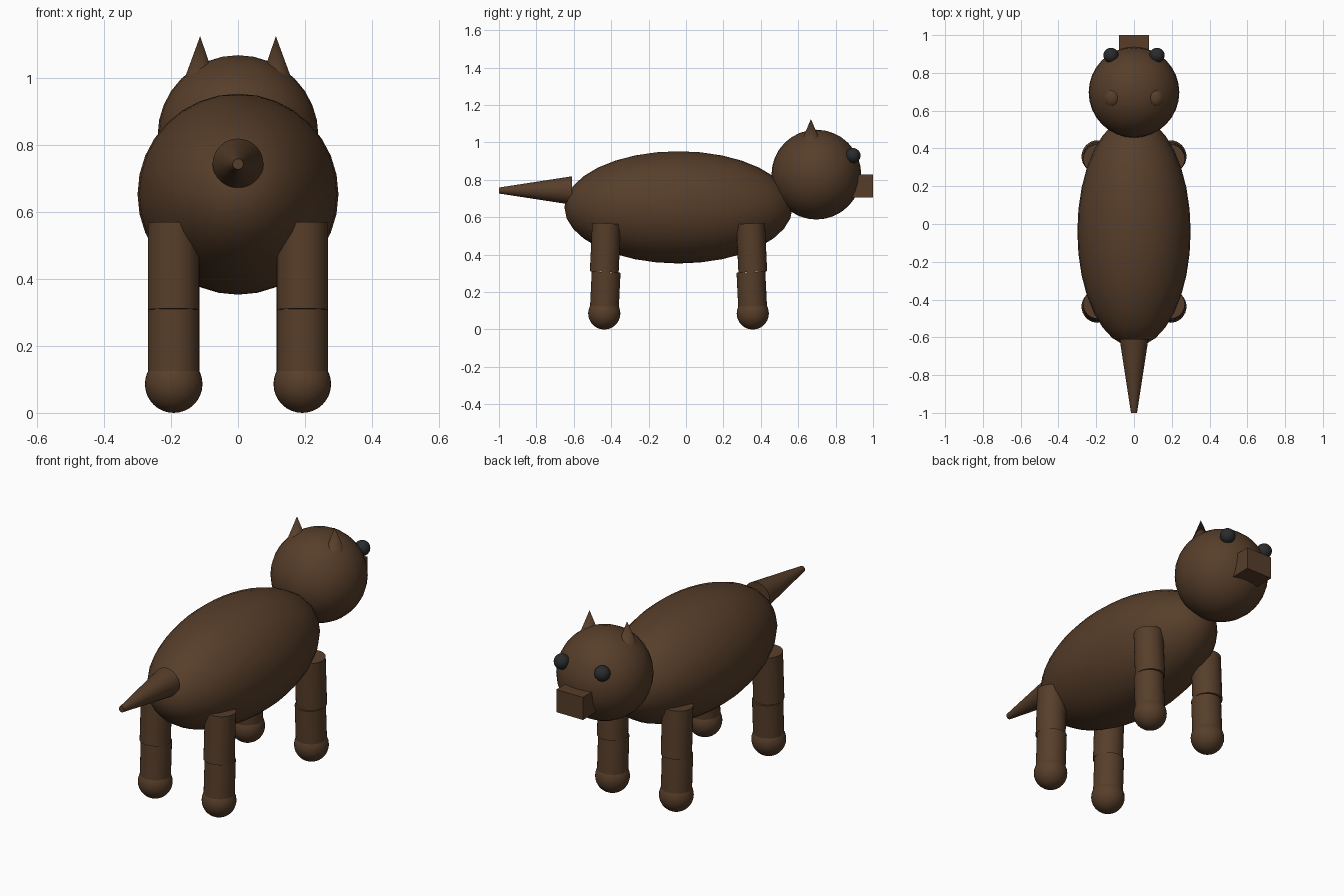
import bpy, math
from mathutils import Vector

if "Cube" in bpy.data.objects:
    bpy.data.objects.remove(bpy.data.objects["Cube"])


def material(name, rgb):
    m = bpy.data.materials.new(name)
    m.diffuse_color = (*rgb, 1)
    m.use_nodes = True
    m.node_tree.nodes["Principled BSDF"].inputs["Base Color"].default_value = m.diffuse_color
    return m


BROWN = material("dark brown", (0.095, 0.048, 0.023))
BLACK = material("near black", (0.022, 0.024, 0.026))


def finish(name, mat=BROWN, smooth=True):
    ob = bpy.context.object
    ob.name = name
    ob.data.materials.append(mat)
    bpy.ops.object.transform_apply(location=False, rotation=False, scale=True)
    if smooth:
        bpy.ops.object.shade_smooth_by_angle(angle=math.radians(40))
    return ob


def ball(name, loc, radii, mat=BROWN):
    bpy.ops.mesh.primitive_uv_sphere_add(segments=32, ring_count=16, radius=1, location=loc)
    bpy.context.object.scale = radii
    return finish(name, mat)


def rod(name, a, b, r1, r2, squash=1.0):
    """Cylinder or cone running from point a (radius r1) to point b (radius r2)."""
    a, b = Vector(a), Vector(b)
    d = b - a
    bpy.ops.mesh.primitive_cone_add(vertices=32, radius1=r1, radius2=r2, depth=d.length,
                                    location=(a + b) / 2,
                                    rotation=d.to_track_quat('Z', 'Y').to_euler())
    bpy.context.object.scale = (1, squash, 1)
    return finish(name)


MID = -0.04  # body centre along y

# body and head (the head points to +y)
ball("body", (0, MID, 0.653), (0.30, 0.61, 0.30))
ball("head", (0, 0.697, 0.828), (0.24, 0.24, 0.24))

# box snout
bpy.ops.mesh.primitive_cube_add(size=1, location=(0, 0.92, 0.768))
bpy.context.object.scale = (0.16, 0.16, 0.123)
finish("snout", smooth=False)

# tapered tail
rod("tail", (0, -0.61, 0.743), (0, -1.0, 0.743), 0.076, 0.016)

for sx, side in ((-1, "left"), (1, "right")):
    # eyes and ears
    ball(f"{side}_eye", (sx * 0.122, 0.893, 0.93), (0.04, 0.04, 0.04), BLACK)
    rod(f"{side}_ear", (sx * 0.115, 0.668, 0.965), (sx * 0.113, 0.668, 1.125), 0.068, 0, 0.83)

    # legs: two slightly splayed segments and a round foot
    for sy, end in ((-1, "tail_end"), (1, "head_end")):
        def at(dy, z):
            return (sx * 0.192, MID + sy * dy, z)
        rod(f"{end}_{side}_upper_leg", at(0.385, 0.567), at(0.397, 0.308), 0.077, 0.077)
        rod(f"{end}_{side}_lower_leg", at(0.387, 0.307), at(0.398, 0.08), 0.077, 0.077)
        ball(f"{end}_{side}_foot", at(0.397, 0.086), (0.086, 0.086, 0.086))
